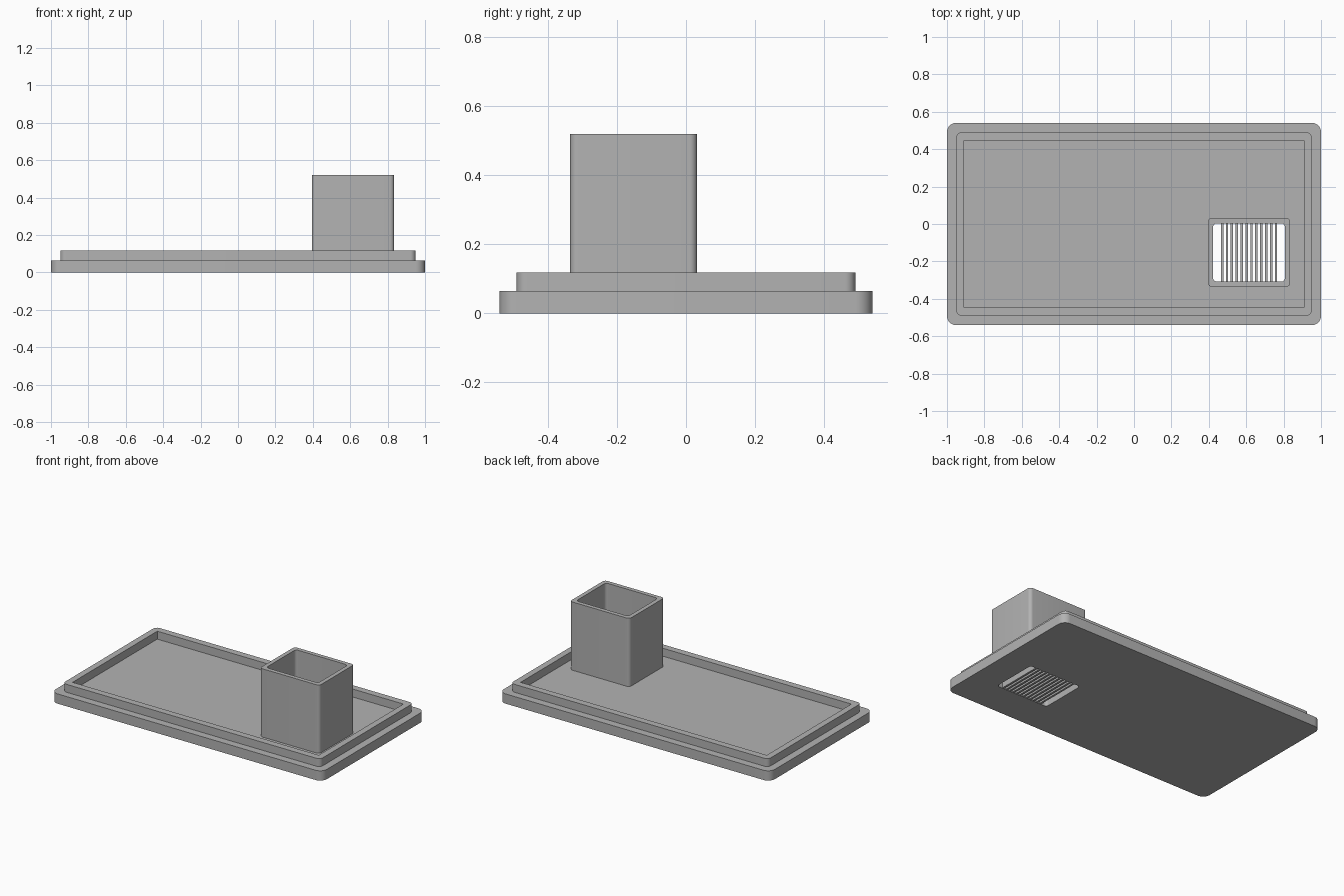
import bpy, bmesh
from math import cos, sin, pi, radians

cube = bpy.data.objects.get("Cube")
if cube:
    bpy.data.objects.remove(cube, do_unlink=True)

grey = bpy.data.materials.new("plain grey")
grey.use_nodes = True
colour = (0.45, 0.45, 0.45, 1)
grey.diffuse_color = colour
grey.node_tree.nodes["Principled BSDF"].inputs["Base Color"].default_value = colour

STEPS = 8  # segments in each rounded corner


def rounded_rect(cx, cy, hx, hy, r):
    """Counter-clockwise outline; every outline has the same point count."""
    points = []
    for i, (sx, sy) in enumerate(((1, 1), (-1, 1), (-1, -1), (1, -1))):
        for k in range(STEPS + 1):
            a = (i + k / STEPS) * pi / 2
            points.append((cx + sx * (hx - r) + r * cos(a),
                           cy + sy * (hy - r) + r * sin(a)))
    return points


def frame(name, outer, inner, z0, z1):
    """Solid ring between two outlines."""
    bm = bmesh.new()
    loops = [[bm.verts.new((x, y, z)) for x, y in outline]
             for outline, z in ((outer, z0), (outer, z1), (inner, z1), (inner, z0))]
    n = len(outer)
    for a, b in zip(loops, loops[1:] + loops[:1]):
        for i in range(n):
            j = (i + 1) % n
            bm.faces.new((a[i], a[j], b[j], b[i]))
    bmesh.ops.remove_doubles(bm, verts=bm.verts, dist=1e-5)
    return finish(name, bm)


def finish(name, bm):
    bmesh.ops.recalc_face_normals(bm, faces=bm.faces)
    mesh = bpy.data.meshes.new(name)
    bm.to_mesh(mesh)
    bm.free()
    mesh.materials.append(grey)
    ob = bpy.data.objects.new(name, mesh)
    bpy.context.collection.objects.link(ob)
    bpy.ops.object.select_all(action='DESELECT')
    ob.select_set(True)
    bpy.context.view_layer.objects.active = ob
    bpy.ops.object.shade_smooth_by_angle(angle=radians(30))
    return ob


PLATE_TOP, RIM_TOP, TOWER_TOP = 0.065, 0.118, 0.52
CX, CY = 0.615, -0.152  # tower centre
HOLE_X, HOLE_Y = 0.192, 0.156
hole = rounded_rect(CX, CY, HOLE_X, HOLE_Y, 0.02)

# Base plate with the opening under the tower
frame("base_plate", rounded_rect(0, 0, 1, 0.541, 0.05), hole, 0, PLATE_TOP)

# Raised lip, rounded outside and square inside
frame("rim", rounded_rect(0, 0, 0.95, 0.491, 0.03),
      rounded_rect(0, 0, 0.908, 0.446, 0), PLATE_TOP, RIM_TOP)

# Hollow square tower
frame("tower", rounded_rect(CX, CY, 0.22, 0.184, 0.022), hole, PLATE_TOP, TOWER_TOP)

# Grille slats across the opening
bm = bmesh.new()
COUNT, PITCH, WIDTH = 12, 0.0262, 0.013
for i in range(COUNT):
    x = CX + (i - (COUNT - 1) / 2) * PITCH
    slat = bmesh.ops.create_cube(bm, size=1)["verts"]
    bmesh.ops.scale(bm, verts=slat, vec=(WIDTH, 2 * HOLE_Y + 0.01, PLATE_TOP - 0.004))
    bmesh.ops.translate(bm, verts=slat, vec=(x, CY, PLATE_TOP / 2))
finish("grille_slats", bm)
